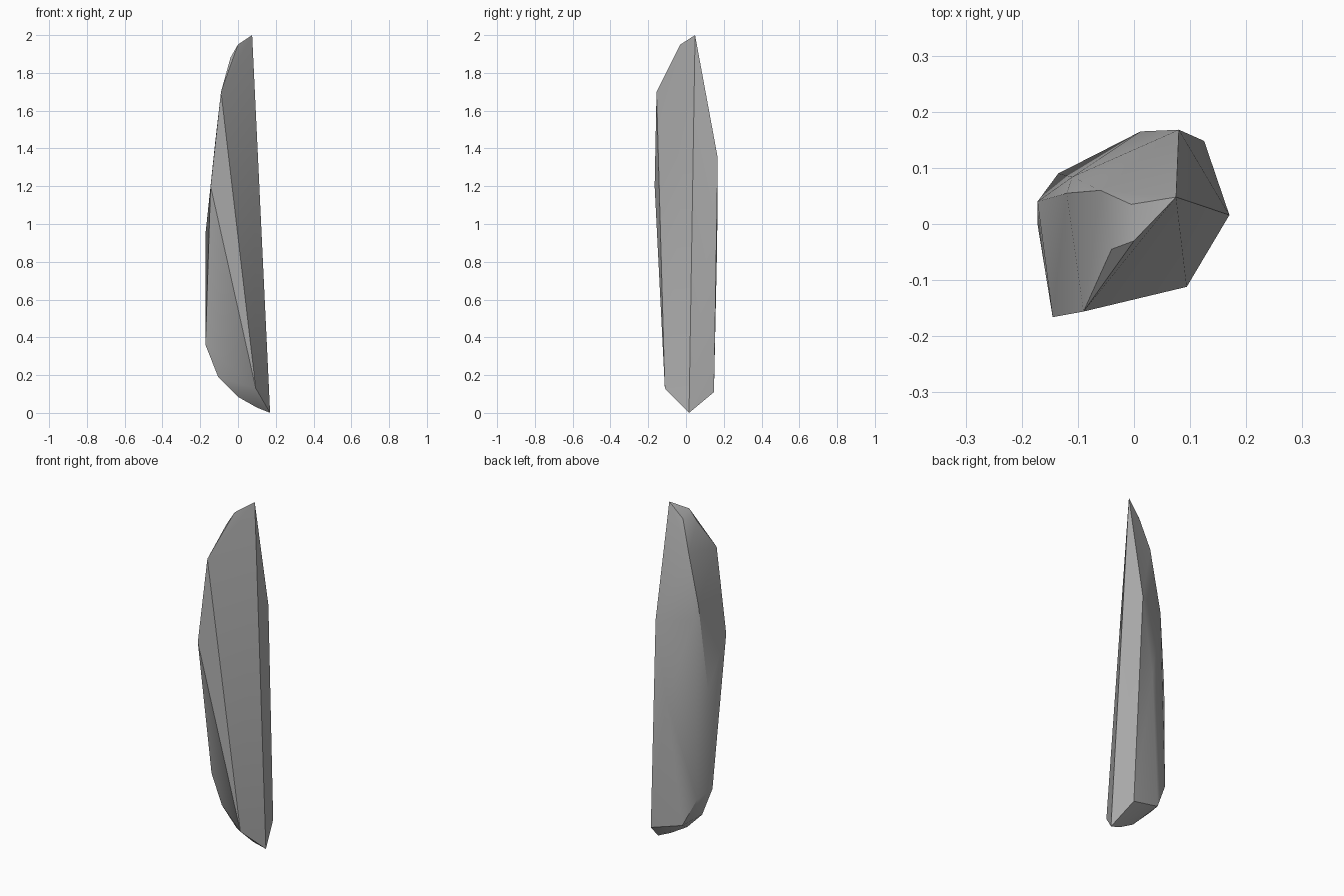
import bpy
import bmesh
import math

old = bpy.data.objects.get("Cube")
if old:
    bpy.data.objects.remove(old, do_unlink=True)

# Plain grey stone
stone = bpy.data.materials.new("grey_stone")
stone.use_nodes = True
grey = (0.44, 0.44, 0.44, 1)
stone.diffuse_color = grey
bsdf = next(n for n in stone.node_tree.nodes if n.type == "BSDF_PRINCIPLED")
bsdf.inputs["Base Color"].default_value = grey
bsdf.inputs["Roughness"].default_value = 0.9

# Chipped corners of the shard, grouped by region
tip = [(0.075, 0.048, 2), (0, -0.03, 1.95), (-0.04, -0.045, 1.88), (-0.005, 0.035, 1.915)]
front_ridge = [(-0.09, -0.156, 1.7), (-0.145, -0.166, 1.2), (0.094, -0.112, 0.13)]
side_ridge = [(-0.06, 0.06, 1.735), (-0.12, 0.055, 1.44), (-0.11, 0.084, 1.36),
              (-0.172, 0.04, 0.95), (-0.172, 0, 0.36), (-0.135, 0.09, 0.32)]
back_ridge = [(0.08, 0.168, 1.35), (0.012, 0.165, 0.9), (0.125, 0.148, 0.11),
              (-0.06, 0.12, 0.16)]
foot = [(0.17, 0.016, 0), (0.1, 0, 0.028), (0, -0.01, 0.085), (-0.105, 0, 0.19)]

# Wrap the corners in a tight skin
bm = bmesh.new()
for corner in tip + front_ridge + side_ridge + back_ridge + foot:
    bm.verts.new(corner)
bmesh.ops.convex_hull(bm, input=bm.verts[:])
loose = [v for v in bm.verts if not v.link_faces]
bmesh.ops.delete(bm, geom=loose, context="VERTS")
bmesh.ops.recalc_face_normals(bm, faces=bm.faces[:])

mesh = bpy.data.meshes.new("stone_shard")
bm.to_mesh(mesh)
bm.free()
mesh.materials.append(stone)
shard = bpy.data.objects.new("stone_shard", mesh)
bpy.context.collection.objects.link(shard)

# Soft facets with crisp main ridges
bpy.ops.object.select_all(action="DESELECT")
shard.select_set(True)
bpy.context.view_layer.objects.active = shard
bpy.ops.object.shade_smooth_by_angle(angle=math.radians(30))
